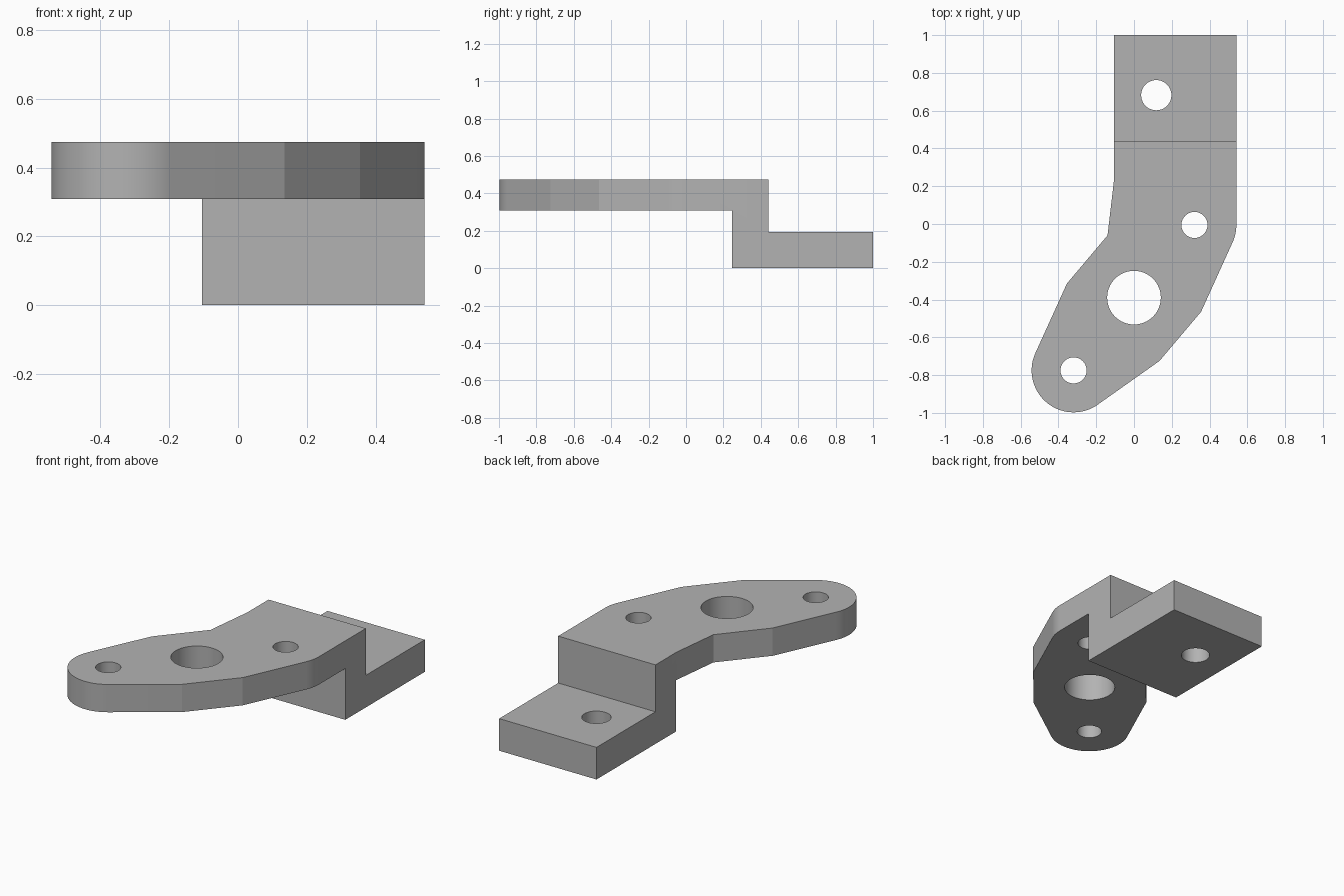
import bpy, bmesh
from math import sin, cos, radians
from mathutils import Matrix

cube = bpy.data.objects.get("Cube")
if cube:
    bpy.data.objects.remove(cube, do_unlink=True)

TOP = 0.475
BOSS_A, BOSS_B, BOSS_R = (-0.32, -0.775), (0.32, -0.005), 0.222

steel = bpy.data.materials.new("plain_grey")
steel.use_nodes = True
GREY = (0.45, 0.45, 0.45, 1)
steel.diffuse_color = GREY
steel.node_tree.nodes["Principled BSDF"].inputs["Base Color"].default_value = GREY


def arc(centre, start, end, steps):
    angles = [radians(start + (end - start) * i / steps) for i in range(steps + 1)]
    return [(centre[0] + BOSS_R * cos(a), centre[1] + BOSS_R * sin(a)) for a in angles]


def make_object(name, bm):
    bmesh.ops.recalc_face_normals(bm, faces=bm.faces)
    mesh = bpy.data.meshes.new(name)
    bm.to_mesh(mesh)
    bm.free()
    mesh.materials.append(steel)
    obj = bpy.data.objects.new(name, mesh)
    bpy.context.collection.objects.link(obj)
    return obj


def cut(target, bm, name):
    cutter = make_object(name, bm)
    cutter.hide_render = True
    mod = target.modifiers.new(name, 'BOOLEAN')
    mod.operation = 'DIFFERENCE'
    mod.solver = 'EXACT'
    mod.object = cutter
    bpy.context.view_layer.objects.active = target
    bpy.ops.object.modifier_apply(modifier=name)
    bpy.data.objects.remove(cutter, do_unlink=True)


# Plan outline of the bracket, extruded to full height
outline = [(-0.105, 1), (-0.105, 0.24), (-0.14, -0.06), (-0.355, -0.315)]
outline += arc(BOSS_A, 155.5, 305.3, 40)
outline += [(0.135, -0.725), (0.355, -0.465)]
outline += arc(BOSS_B, -24.4, 0, 8)
outline += [(0.542, 1)]
bm = bmesh.new()
face = bm.faces.new([bm.verts.new((x, y, 0)) for x, y in outline])
lifted = bmesh.ops.extrude_face_region(bm, geom=[face])["geom"]
bmesh.ops.translate(bm, vec=(0, 0, TOP),
                    verts=[v for v in lifted if isinstance(v, bmesh.types.BMVert)])
bracket = make_object("stepped_bracket", bm)

# Step notches: above the rear foot and beneath the front arm
for name, y0, y1, z0, z1 in (("foot_notch", 0.44, 1.5, 0.193, 1),
                             ("arm_notch", -1.5, 0.245, -1, 0.308)):
    bm = bmesh.new()
    bmesh.ops.create_cube(bm, size=1, matrix=Matrix.Translation((0, (y0 + y1) / 2, (z0 + z1) / 2))
                          @ Matrix.Diagonal((3, y1 - y0, z1 - z0, 1)))
    cut(bracket, bm, name)

# Bolt holes and the large centre bore
for name, (x, y), r in (("front_hole", BOSS_A, 0.069), ("arm_hole", BOSS_B, 0.069),
                        ("centre_bore", (0, -0.39), 0.142), ("foot_hole", (0.118, 0.682), 0.08)):
    bm = bmesh.new()
    bmesh.ops.create_cone(bm, cap_ends=True, segments=64, radius1=r, radius2=r, depth=2,
                          matrix=Matrix.Translation((x, y, 0)))
    cut(bracket, bm, name)

# Smooth the round walls, keep the plate edges sharp
bpy.ops.object.select_all(action='DESELECT')
bracket.select_set(True)
bpy.context.view_layer.objects.active = bracket
bpy.ops.object.shade_smooth_by_angle(angle=radians(10))
